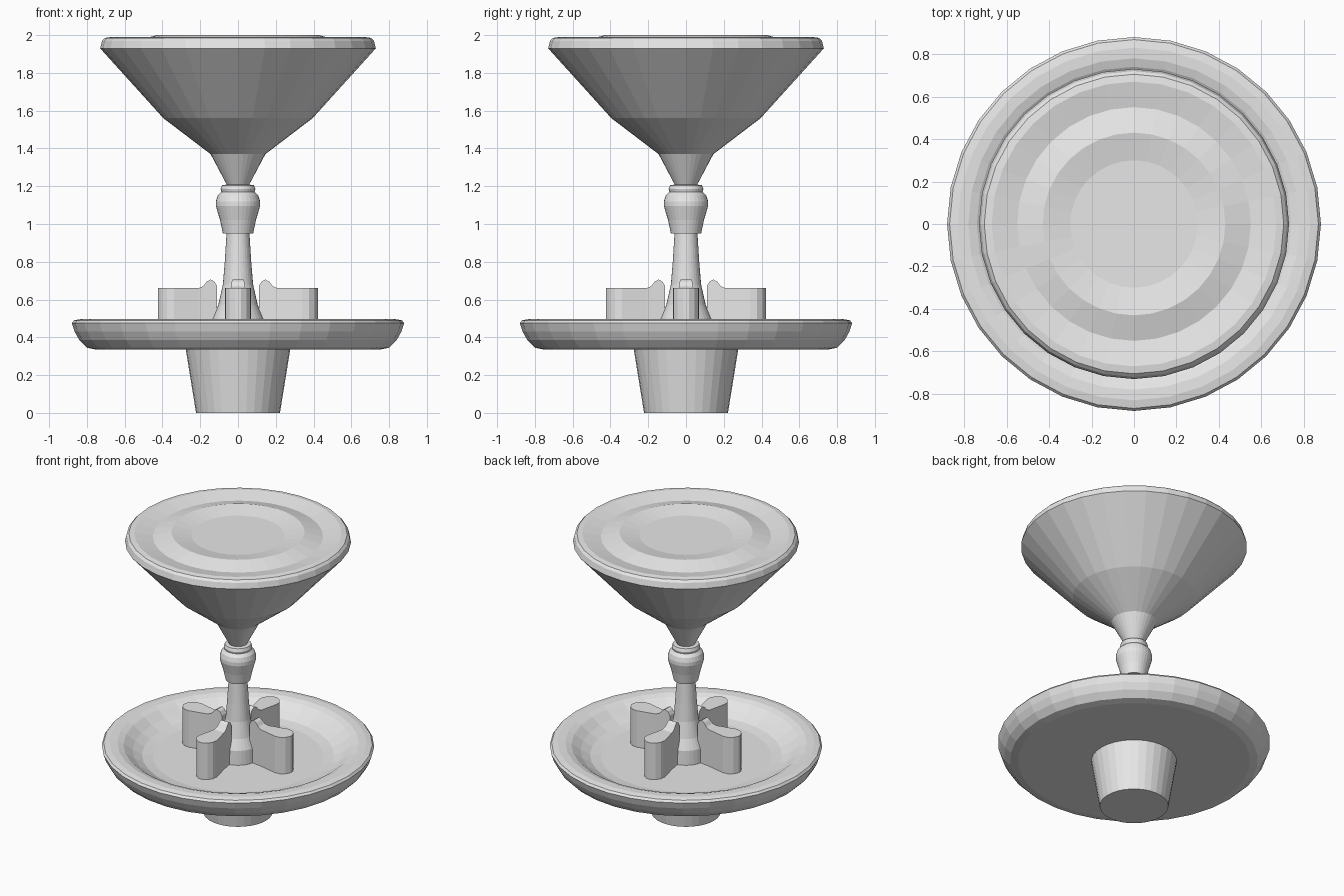
import bpy, bmesh, math

cube = bpy.data.objects.get("Cube")
if cube:
    bpy.data.objects.remove(cube, do_unlink=True)

# Single pale grey finish
grey = bpy.data.materials.new("pale_grey")
grey.use_nodes = True
colour = (0.8, 0.8, 0.8, 1)
grey.diffuse_color = colour
grey.node_tree.nodes["Principled BSDF"].inputs["Base Color"].default_value = colour


def finish(name, bm):
    bmesh.ops.recalc_face_normals(bm, faces=bm.faces)
    mesh = bpy.data.meshes.new(name)
    bm.to_mesh(mesh)
    bm.free()
    mesh.materials.append(grey)
    obj = bpy.data.objects.new(name, mesh)
    bpy.context.collection.objects.link(obj)
    return obj


def bridge(bm, rings):
    """Join successive vertex rings with quads and cap both ends."""
    for a, b in zip(rings, rings[1:]):
        n = len(a)
        for i in range(n):
            j = (i + 1) % n
            bm.faces.new((a[i], a[j], b[j], b[i]))
    bm.faces.new(rings[0])
    bm.faces.new(rings[-1])


def lathe(name, profile, sides=32):
    """Turn a list of (radius, height) points around the z axis."""
    bm = bmesh.new()
    turns = [math.tau * i / sides for i in range(sides)]
    bridge(bm, [[bm.verts.new((r * math.cos(t), r * math.sin(t), z)) for t in turns]
                for r, z in profile])
    return finish(name, bm)


def vane(name, turn, stations, floor):
    """Loft a fin outward from the column; stations are (distance, half width, top)."""
    bm = bmesh.new()
    bridge(bm, [[bm.verts.new(p) for p in
                 ((d, -w, floor), (d, w, floor), (d, w, top), (d, -w, top))]
                for d, w, top in stations])
    finish(name, bm).rotation_euler.z = turn


# Foot under the dish
lathe("foot", [(0.222, 0), (0.278, 0.345)])

# Wide dish with a rolled rim and a sunken floor
lathe("dish", [(0.75, 0.335), (0.80, 0.345), (0.84, 0.385), (0.865, 0.43),
               (0.88, 0.475), (0.868, 0.49), (0.83, 0.497), (0.78, 0.495),
               (0.74, 0.482), (0.68, 0.44), (0.62, 0.41), (0.55, 0.40)])

# Flared column
lathe("column", [(0.14, 0.39), (0.135, 0.5), (0.105, 0.57), (0.08, 0.68),
                 (0.07, 0.8), (0.06, 0.96)])

# Turned collar between column and hopper
lathe("collar", [(0.062, 0.95), (0.08, 0.95), (0.095, 1.02), (0.117, 1.095),
                 (0.117, 1.12), (0.108, 1.15), (0.088, 1.17), (0.092, 1.185),
                 (0.085, 1.205), (0.05, 1.21)])

# Funnel-shaped hopper
lathe("hopper", [(0.055, 1.20), (0.145, 1.37), (0.395, 1.56), (0.73, 1.93)])

# Lid with a shallow raised ring
lathe("lid", [(0.73, 1.93), (0.72, 1.97), (0.705, 1.985), (0.67, 1.99),
              (0.55, 1.965), (0.43, 2.0), (0.30, 1.975)])

# Four upright vanes with a raised inner tip
stations = [(0.11, 0.025, 0.67), (0.125, 0.027, 0.695), (0.145, 0.03, 0.706),
            (0.165, 0.033, 0.695), (0.185, 0.036, 0.67), (0.21, 0.04, 0.66),
            (0.34, 0.07, 0.66), (0.375, 0.066, 0.66), (0.405, 0.045, 0.66),
            (0.423, 0.015, 0.66)]
for i, side in enumerate(("left", "back", "right", "front")):
    vane(side + "_vane", i * math.pi / 2, stations, 0.395)
